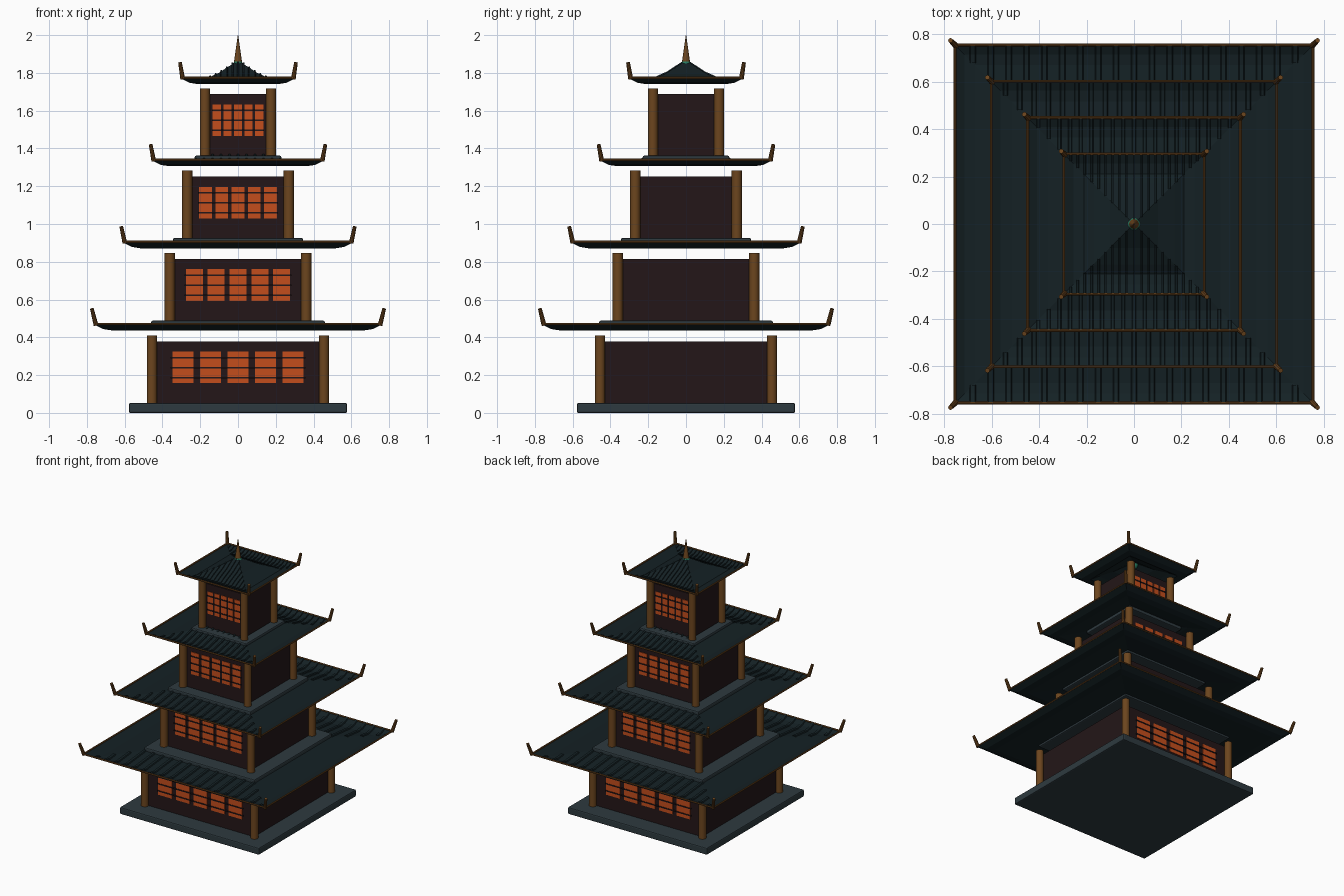
import bpy, bmesh, math
from mathutils import Vector

if "Cube" in bpy.data.objects:
    bpy.data.objects.remove(bpy.data.objects["Cube"])


def mat(name, r, g, b):
    m = bpy.data.materials.new(name)
    m.diffuse_color = (r, g, b, 1)
    m.use_nodes = True
    m.node_tree.nodes["Principled BSDF"].inputs["Base Color"].default_value = m.diffuse_color
    return m


STONE = mat("stone", 0.027, 0.042, 0.05)
WALL = mat("dark_wood", 0.017, 0.008, 0.009)
WOOD = mat("brown_wood", 0.15, 0.06, 0.013)
TILE = mat("roof_tile", 0.007, 0.015, 0.018)
GLOW = mat("lit_paper", 0.55, 0.075, 0.012)
JADE = mat("jade", 0.02, 0.2, 0.12)


def finish(bm, name, m, smooth=False):
    bmesh.ops.recalc_face_normals(bm, faces=bm.faces)
    me = bpy.data.meshes.new(name)
    bm.to_mesh(me)
    bm.free()
    me.materials.append(m)
    ob = bpy.data.objects.new(name, me)
    bpy.context.collection.objects.link(ob)
    if smooth:
        bpy.ops.object.select_all(action='DESELECT')
        ob.select_set(True)
        bpy.context.view_layer.objects.active = ob
        bpy.ops.object.shade_smooth_by_angle()
    return ob


def add_box(bm, lo, hi):
    vs = bmesh.ops.create_cube(bm, size=1)["verts"]
    for v in vs:
        v.co = Vector([(lo[i] + hi[i]) / 2 + v.co[i] * (hi[i] - lo[i]) for i in range(3)])


def add_rod(bm, a, b, r1, r2, n=16):
    a, b = Vector(a), Vector(b)
    vs = bmesh.ops.create_cone(bm, cap_ends=True, segments=n, radius1=r1, radius2=r2,
                               depth=(b - a).length)["verts"]
    q = Vector((0, 0, 1)).rotation_difference(b - a)
    for v in vs:
        v.co = q @ v.co + (a + b) / 2


CORNERS = [(-1, -1), (1, -1), (1, 1), (-1, 1)]


def slab(name, half, z0, z1):
    bm = bmesh.new()
    add_box(bm, (-half, -half, z0), (half, half, z1))
    ob = finish(bm, name, STONE)
    mod = ob.modifiers.new("bevel", 'BEVEL')
    mod.width, mod.segments = 0.008, 2


def storey(n, c, z):
    w = c - 0.01
    # wall block
    bm = bmesh.new()
    add_box(bm, (-w, -w, z), (w, w, z + 0.327))
    finish(bm, f"wall_{n}", WALL)
    # corner columns
    bm = bmesh.new()
    for sx, sy in CORNERS:
        add_rod(bm, (sx * c, sy * c, z), (sx * c, sy * c, z + 0.357), 0.027, 0.027)
    finish(bm, f"columns_{n}", WOOD, True)
    # lit windows and lattice bars, front and back
    panes, bars = bmesh.new(), bmesh.new()
    pitch = c * 0.32
    pw = pitch * 0.39
    for s in (-1, 1):
        y0, y1, y2 = sorted((s * (w - 0.01), s * (w + 0.004))), sorted((s * w, s * (w + 0.008))), 0
        for i in range(-2, 3):
            add_box(panes, (i * pitch - pw, y0[0], z + 0.105), (i * pitch + pw, y0[1], z + 0.272))
        for h in (0.135, 0.188, 0.24):
            add_box(bars, (-2.45 * pitch, y1[0], z + h - 0.004), (2.45 * pitch, y1[1], z + h + 0.004))
    finish(panes, f"windows_{n}", GLOW)
    finish(bars, f"window_bars_{n}", WALL)


def roof(n, R, z):
    prof = [(R, 0.033), (R - 0.04, 0.013), (R - 0.085, 0.006),
            (0.58 * R, 0.028), (0.34 * R, 0.06), (0.012, 0.118)]

    def height(d):
        for (d0, h0), (d1, h1) in zip(prof, prof[1:]):
            if d >= d1:
                return z + h0 + (h1 - h0) * (d0 - d) / (d0 - d1)
        return z + prof[-1][1]

    # sagging square roof shell
    bm = bmesh.new()
    rings = [[bm.verts.new((sx * d, sy * d, z + h)) for sx, sy in CORNERS] for d, h in prof]
    for a, b in zip(rings, rings[1:]):
        for i in range(4):
            j = (i + 1) % 4
            bm.faces.new((a[i], a[j], b[j], b[i]))
    ob = finish(bm, f"roof_{n}", TILE)
    mod = ob.modifiers.new("thickness", 'SOLIDIFY')
    mod.thickness = 0.006
    # tile ribs on the front and back slopes
    bm = bmesh.new()
    w = R * 0.02
    for s in (-1, 1):
        for i in range(-9, 10):
            x = i * R / 10
            end = max(abs(x), 0.02)
            ds = [d for d, _ in prof if d > end + 0.001] + [end]
            prev = None
            for d in ds:
                h = height(d)
                cur = [bm.verts.new((x + dx, s * d, h + dz)) for dx, dz in
                       ((-w, -0.003), (-w * 0.6, 0.007), (w * 0.6, 0.007), (w, -0.003))]
                if prev:
                    for k in range(4):
                        m = (k + 1) % 4
                        bm.faces.new((prev[k], prev[m], cur[m], cur[k]))
                else:
                    bm.faces.new(cur)
                prev = cur
            bm.faces.new(prev)
    finish(bm, f"roof_ribs_{n}", TILE)
    # eave trim and upturned corner horns
    bm = bmesh.new()
    e = z + 0.034
    for i in range(4):
        a, b = CORNERS[i], CORNERS[(i + 1) % 4]
        add_rod(bm, (a[0] * R, a[1] * R, e), (b[0] * R, b[1] * R, e), 0.006, 0.006, 8)
    finish(bm, f"eave_trim_{n}", WOOD, True)
    bm = bmesh.new()
    t = R + 0.006 + R * 0.017
    for sx, sy in CORNERS:
        add_rod(bm, (sx * (R - 0.003), sy * (R - 0.003), e - 0.006),
                (sx * t, sy * t, z + 0.115), 0.013, 0.01, 10)
    finish(bm, f"corner_horns_{n}", WOOD, True)


# foundation, four storeys and roofs
slab("foundation", 0.578, 0, 0.052)
cols = (0.455, 0.361, 0.269, 0.175)
slabs = (0, 0.46, 0.345, 0.23)
eaves = (0.755, 0.602, 0.449, 0.296)
for k in range(4):
    floor = 0.052 + 0.4365 * k
    if k:
        slab(f"platform_{k + 1}", slabs[k], floor - 0.046, floor)
    storey(k + 1, cols[k], floor)
    roof(k + 1, eaves[k], 0.437 + 0.4345 * k)

# finial ball and spire
bm = bmesh.new()
bmesh.ops.create_uvsphere(bm, u_segments=20, v_segments=12, radius=0.028)
bmesh.ops.translate(bm, verts=bm.verts, vec=(0, 0, 1.84))
finish(bm, "finial_ball", JADE, True)
bm = bmesh.new()
add_rod(bm, (0, 0, 1.86), (0, 0, 2.0), 0.021, 0.001)
finish(bm, "spire", WOOD, True)
